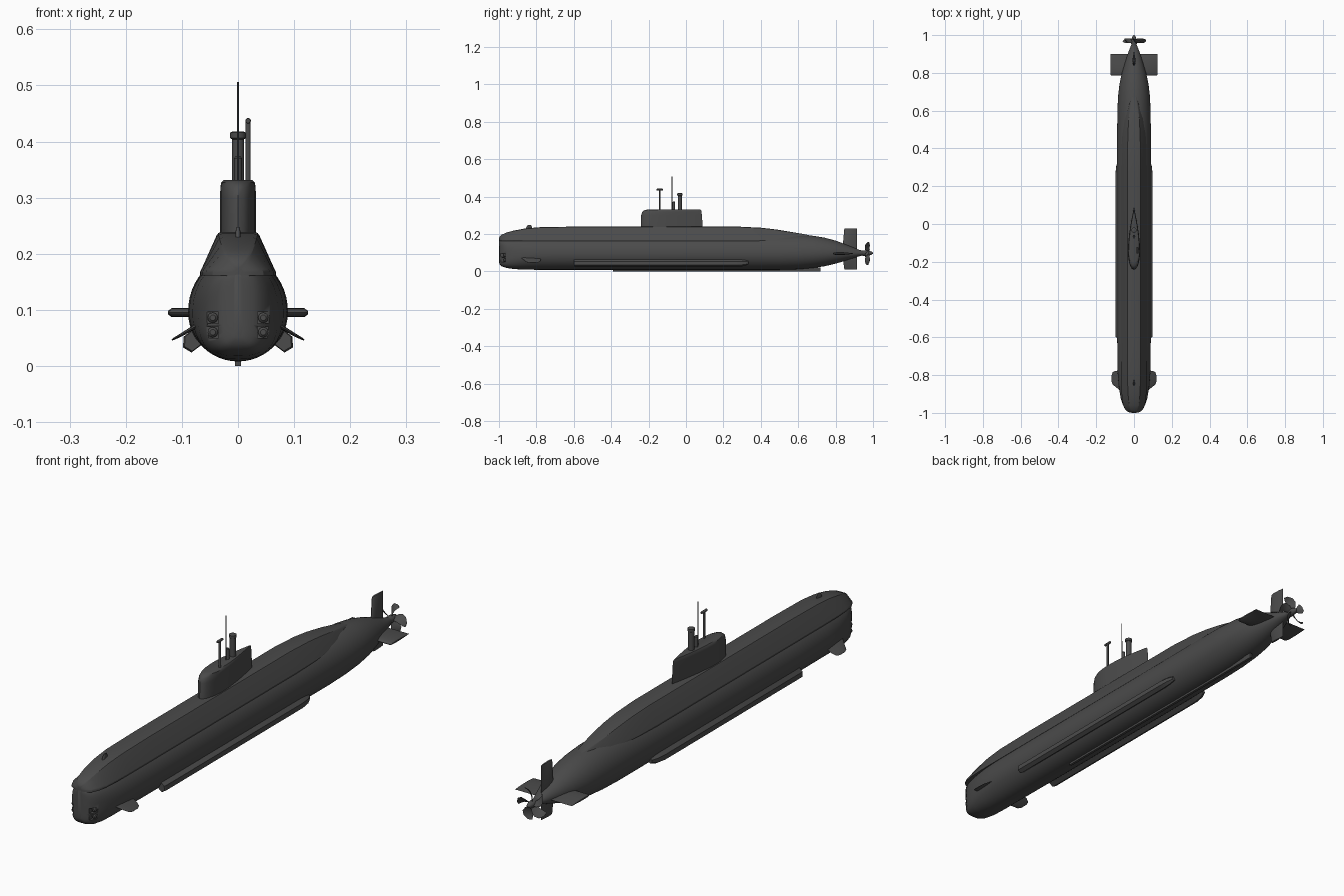
import bpy, bmesh, math
from mathutils import Vector, Matrix

if "Cube" in bpy.data.objects:
    bpy.data.objects.remove(bpy.data.objects["Cube"])

grey = bpy.data.materials.new("hull dark grey")
grey.diffuse_color = (0.07, 0.07, 0.07, 1)
grey.use_nodes = True
grey.node_tree.nodes["Principled BSDF"].inputs["Base Color"].default_value = grey.diffuse_color


def finish(name, bm, angle=35):
    bmesh.ops.recalc_face_normals(bm, faces=bm.faces)
    me = bpy.data.meshes.new(name)
    bm.to_mesh(me)
    bm.free()
    ob = bpy.data.objects.new(name, me)
    bpy.context.collection.objects.link(ob)
    me.materials.append(grey)
    bpy.ops.object.select_all(action='DESELECT')
    ob.select_set(True)
    bpy.context.view_layer.objects.active = ob
    bpy.ops.object.shade_smooth_by_angle(angle=math.radians(angle))
    return ob


def add_loft(bm, rings):
    rows = [[bm.verts.new(p) for p in r] for r in rings]
    n = len(rows[0])
    for a, b in zip(rows, rows[1:]):
        for i in range(n):
            j = (i + 1) % n
            bm.faces.new((a[i], a[j], b[j], b[i]))
    bm.faces.new(rows[0])
    bm.faces.new(rows[-1][::-1])


def loft(name, rings, angle=35):
    bm = bmesh.new()
    add_loft(bm, rings)
    return finish(name, bm, angle)


def foil(n=14):
    # aerofoil outline as (position along chord, half thickness factor)
    us = [(1 - math.cos(math.pi * i / n)) / 2 for i in range(n + 1)]
    t = lambda u: 10 * (.2969 * u**.5 - .126 * u - .3516 * u**2 + .2843 * u**3 - .1036 * u**4)
    return [(u, t(u)) for u in us] + [(u, -t(u)) for u in us[-1:0:-1]]


def fin(name, secs):
    # sections: x, z, leading y, trailing y, half thickness
    d = Vector((secs[-1][0] - secs[0][0], 0, secs[-1][1] - secs[0][1])).normalized()
    nx, nz = d.z, -d.x
    return loft(name, [[(x + nx * t * h, y0 + (y1 - y0) * u, z + nz * t * h) for u, t in foil()]
                       for x, z, y0, y1, h in secs])


def box(name, lo, hi):
    (a, b, c), (d, e, f) = lo, hi
    return loft(name, [[(a, y, c), (d, y, c), (d, y, f), (a, y, f)] for y in (b, e)])


def turned(name, profile, x=0, y=0, z=0, axis='Z', n=20):
    # profile of (radius, distance along axis)
    ring = [(math.cos(2 * math.pi * i / n), math.sin(2 * math.pi * i / n)) for i in range(n)]
    if axis == 'Z':
        return loft(name, [[(x + r * c, y + r * s, z + h) for c, s in ring] for r, h in profile])
    return loft(name, [[(x + r * c, y + h, z + r * s) for c, s in ring] for r, h in profile])


# Pressure hull: y, half width, bottom, top, squareness
stations = [(-1, .008, .05, .163, 5), (-.996, .027, .038, .165, 4.5), (-.985, .043, .027, .166, 4),
            (-.96, .058, .018, .17, 3.2), (-.92, .071, .012, .178, 2.6), (-.86, .081, .009, .188, 2.2),
            (-.78, .087, .008, .195, 2), (-.6, .089, .008, .195, 2), (.5, .089, .008, .197, 2),
            (.6, .088, .011, .196, 2), (.68, .084, .018, .19, 2), (.74, .077, .027, .18, 2),
            (.8, .064, .041, .164, 2), (.86, .046, .059, .142, 2), (.92, .026, .079, .117, 2),
            (.95, .014, .086, .109, 2)]


def oval(y, w, zb, zt, e, n=48):
    pts, mid = [], zb + (zt - zb) * .47
    for i in range(n):
        a = 2 * math.pi * i / n
        c, s = math.cos(a), math.sin(a)
        px = math.copysign(abs(c) ** (2 / e), c) * w
        pz = math.copysign(abs(s) ** (2 / e), s) * ((zt - mid) if s > 0 else (mid - zb))
        pts.append((px, y, mid + pz))
    return pts


hull = loft("pressure_hull", [oval(*s) for s in stations])

# Torpedo tube recesses cut into the bow
bm = bmesh.new()
for x in (-.045, .045):
    for z in (.06, .086):
        bmesh.ops.create_cube(bm, size=1, matrix=Matrix.Translation((x, -1, z)) @ Matrix.Diagonal((.02, .07, .021, 1)))
cutter = finish("tube_cutter", bm)
cutter.hide_render = True
mod = hull.modifiers.new("tubes", 'BOOLEAN')
mod.operation, mod.object, mod.solver = 'DIFFERENCE', cutter, 'EXACT'
bpy.context.view_layer.objects.active = hull
bpy.ops.object.modifier_apply(modifier="tubes")
bpy.data.objects.remove(cutter)
for x in (-.045, .045):
    for z in (.06, .086):
        turned("torpedo_tube_door", [(.009, -.955), (.009, -.972), (.005, -.976)], x=x, z=z, axis='Y')

# Upper casing: y, base half width, deck half width, deck height
deck = [(-1, .01, .004, .178), (-.996, .029, .012, .186), (-.985, .045, .02, .196), (-.96, .057, .026, .207),
        (-.92, .064, .03, .218), (-.86, .067, .033, .229), (-.78, .068, .035, .236), (-.6, .068, .035, .239),
        (.28, .068, .035, .239), (.4, .066, .034, .233), (.48, .062, .032, .224), (.56, .055, .028, .211),
        (.63, .04, .02, .199), (.7, .02, .01, .184)]
rings = []
for y, b, t, zt in deck:
    half = [(b, .161), (b, .167), (b * .96, .172), (t + .003, zt - .006), (t, zt - .002), (t * .8, zt)]
    rings.append([(x, y, z) for x, z in half] + [(-x, y, z) for x, z in half[::-1]])
loft("upper_casing", rings, 25)
fin("deck_sensor", [(0, .22, -.86, -.82, .005), (0, .242, -.85, -.825, .004), (0, .248, -.845, -.83, .002)])

# Sail
fin("sail", [(0, .2, -.243, .092, .032), (0, .3, -.24, .085, .032), (0, .318, -.234, .083, .0315),
             (0, .327, -.222, .081, .03), (0, .331, -.2, .075, .026)])

# Masts
turned("radio_antenna", [(.0022, .32), (.0015, .506)], y=-.075, n=8)
turned("short_mast", [(.007, .32), (.007, .37), (.004, .374)], y=-.065, n=12)
turned("snorkel_mast", [(.011, .32), (.011, .404), (.014, .406), (.014, .416), (.009, .418)], y=-.033)
turned("periscope_mast", [(.0045, .32), (.0045, .437)], x=.018, y=-.14, n=12)
turned("periscope_head", [(.004, -.017), (.005, -.014), (.005, .014), (.004, .017)], x=.018, y=-.14, z=.437, axis='Y', n=12)

# Keel strip
box("keel_strip", (-.005, -.39, 0), (.005, .72, .02))

# Side pieces, mirrored left and right
for s, side in ((1, "right"), (-1, "left")):
    # tilted flank sonar with tapered ends
    prof = [(.055, .045), (.083, .024), (.098, .033), (.097, .052), (.08, .066)]
    cx, cz = .07, .05
    rs = []
    for y, k in ((-.6, .9), (-.595, 1), (.27, 1), (.31, .85), (.335, .5)):
        rs.append([(s * (cx + (x - cx) * k), y, cz + (z - cz) * k) for x, z in prof])
    loft("flank_sonar_" + side, rs, 25)
    fin("bow_plane_" + side, [(s * .07, .074, -.885, -.775, .004), (s * .1, .056, -.86, -.778, .003),
                              (s * .113, .049, -.85, -.785, .002), (s * .118, .046, -.835, -.8, .001)])
    fin("stern_plane_" + side, [(s * .02, .095, .785, .9, .008), (s * .118, .095, .785, .9, .008),
                                (s * .125, .095, .79, .9, .003)])

# Rudders
fin("upper_rudder", [(0, .1, .835, .915, .008), (0, .224, .846, .915, .007), (0, .229, .848, .915, .004)])
fin("lower_rudder", [(0, .09, .835, .915, .008), (0, .016, .846, .915, .007), (0, .011, .848, .915, .004)])

# Propeller hub and twisted, swept blades
turned("propeller_hub", [(.014, .945), (.015, .96), (.013, .98), (.008, .993), (.002, 1)], z=.097, axis='Y')
bm = bmesh.new()
for k in range(5):
    turn = Matrix.Translation((0, .97, .097)) @ Matrix.Rotation(2 * math.pi * k / 5, 4, 'Y')
    rs = []
    for r, chord, pitch, skew in ((.008, .02, 30, 0), (.025, .032, 42, 2), (.042, .04, 50, 8),
                                  (.056, .034, 55, 18), (.064, .016, 58, 28)):
        tilt = Matrix.Rotation(math.radians(skew), 4, 'Y') @ Matrix.Translation((0, 0, r)) \
            @ Matrix.Rotation(math.radians(pitch), 4, 'Z')
        rs.append([turn @ tilt @ Vector((t * .0015, (u - .5) * chord, 0)) for u, t in foil(8)])
    add_loft(bm, rs)
finish("propeller_blades", bm)
